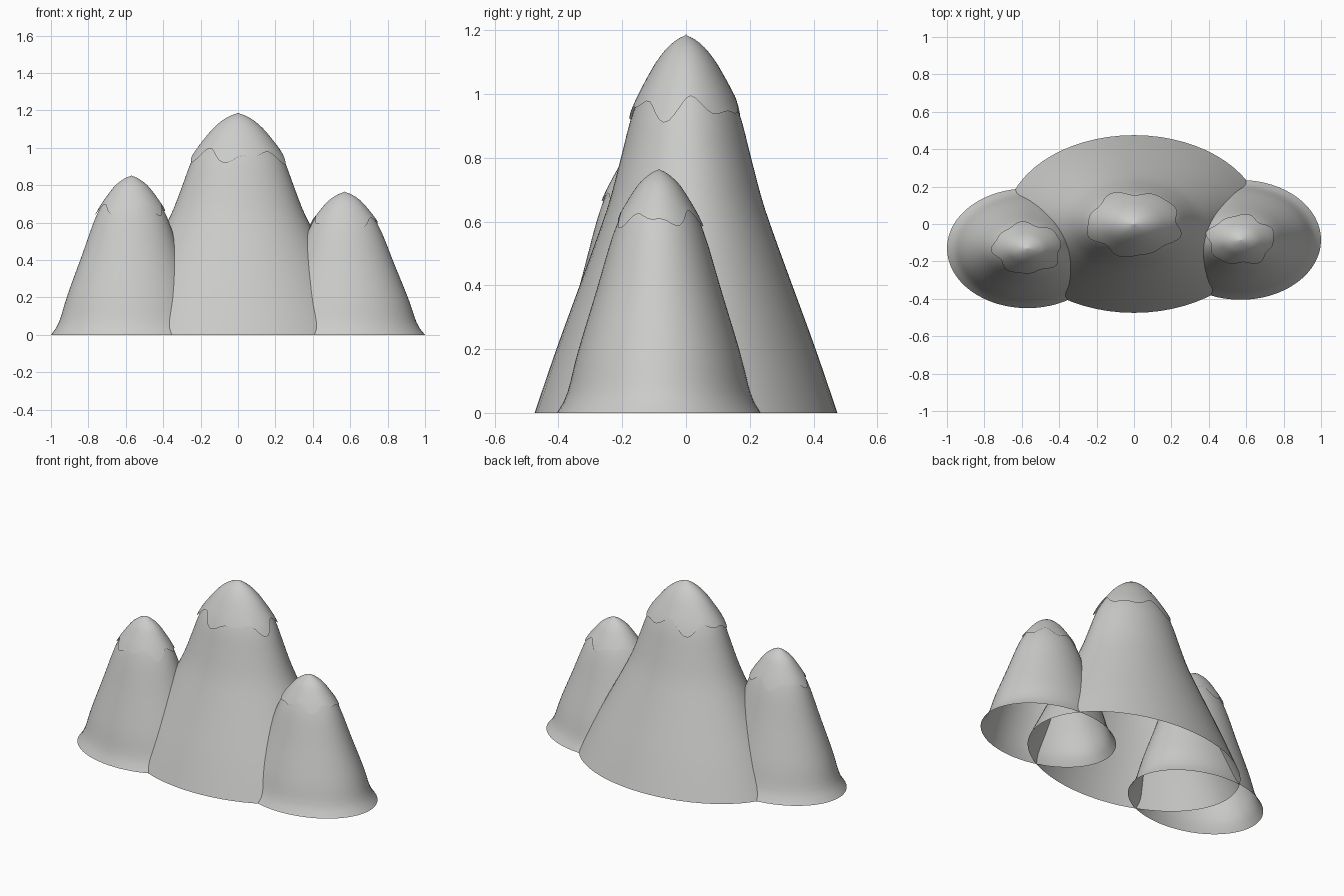
import bpy, bmesh, math

if "Cube" in bpy.data.objects:
    bpy.data.objects.remove(bpy.data.objects["Cube"])

SEG = 64

stone = bpy.data.materials.new("pale_stone")
stone.diffuse_color = (0.6, 0.6, 0.59, 1)
stone.use_nodes = True
stone.node_tree.nodes["Principled BSDF"].inputs["Base Color"].default_value = stone.diffuse_color
snow = bpy.data.materials.new("pale_snow")
snow.diffuse_color = (0.6, 0.6, 0.59, 1)
snow.use_nodes = True
snow.node_tree.nodes["Principled BSDF"].inputs["Base Color"].default_value = snow.diffuse_color

# Profiles: (height fraction, radius fraction)
TALL = [(0, 1), (.17, .855), (.34, .70), (.45, .60), (.557, .508), (.675, .43),
        (.77, .37), (.83, .317), (.886, .25), (.93, .19), (.965, .125), (.988, .06), (1, 0)]
SMALL = [(0, 1), (.035, .945), (.10, .885), (.25, .795), (.5, .615), (.7, .475),
         (.8, .385), (.88, .285), (.94, .195), (.975, .11), (.992, .05), (1, 0)]


def smooth_profile(points, steps=8):
    """Catmull-Rom samples through the profile points."""
    p = [points[0]] + points + [points[-1]]
    out = []
    for i in range(1, len(p) - 2):
        for s in range(steps):
            u = s / steps
            out.append(tuple(0.5 * (2 * b + (c - a) * u + (2 * a - 5 * b + 4 * c - d) * u * u
                                    + (3 * b - a - 3 * c + d) * u ** 3)
                             for a, b, c, d in zip(p[i - 1], p[i], p[i + 1], p[i + 2])))
    return out + [points[-1]]


def radius(profile, t):
    for (t0, r0), (t1, r1) in zip(profile, profile[1:]):
        if t <= t1:
            return r0 + (r1 - r0) * (t - t0) / (t1 - t0)
    return 0


def shell(name, centre, rx, ry, height, profile, rings, rim, flare, material):
    """Open-bottomed dome following the profile upward from rim(angle)."""
    bm = bmesh.new()
    rows = []
    for k in range(rings):
        u = k / rings
        row = []
        for i in range(SEG):
            a = 2 * math.pi * i / SEG
            start = rim(a)
            t = start + (1 - start) * math.sin(u * math.pi / 2)
            r = radius(profile, t) * (1 + flare * (1 - u))
            row.append(bm.verts.new((centre[0] + rx * r * math.cos(a),
                                     centre[1] + ry * r * math.sin(a), height * t)))
        rows.append(row)
    tip = bm.verts.new((*centre, height + 0.05 * flare))
    for lo, hi in zip(rows, rows[1:]):
        for i in range(SEG):
            j = (i + 1) % SEG
            bm.faces.new((lo[i], lo[j], hi[j], hi[i]))
    for i in range(SEG):
        bm.faces.new((rows[-1][i], rows[-1][(i + 1) % SEG], tip))
    for f in bm.faces:
        f.smooth = True
    mesh = bpy.data.meshes.new(name)
    bm.to_mesh(mesh)
    bm.free()
    mesh.materials.append(material)
    bpy.context.collection.objects.link(bpy.data.objects.new(name, mesh))


def wavy(level, phase):
    """Ragged lower edge of a snow cap."""
    return lambda a: level + .022 * math.sin(5 * a + phase) + .016 * math.sin(8 * a + 2 * phase)


# Three peaks, each with a thin snow cap
peaks = [
    ("middle", (0, 0), .69, .475, 1.185, TALL, .805, 0.6),
    ("left", (-.57, -.13), .43, .32, .85, SMALL, .785, 1.9),
    ("right", (.57, -.085), .43, .32, .763, SMALL, .795, 3.4),
]
for side, centre, rx, ry, h, points, level, phase in peaks:
    profile = smooth_profile(points)
    shell(side + "_peak", centre, rx, ry, h, profile, 36, lambda a: 0, 0, stone)
    shell(side + "_snow_cap", centre, rx, ry, h, profile, 12, wavy(level, phase), .05, snow)
